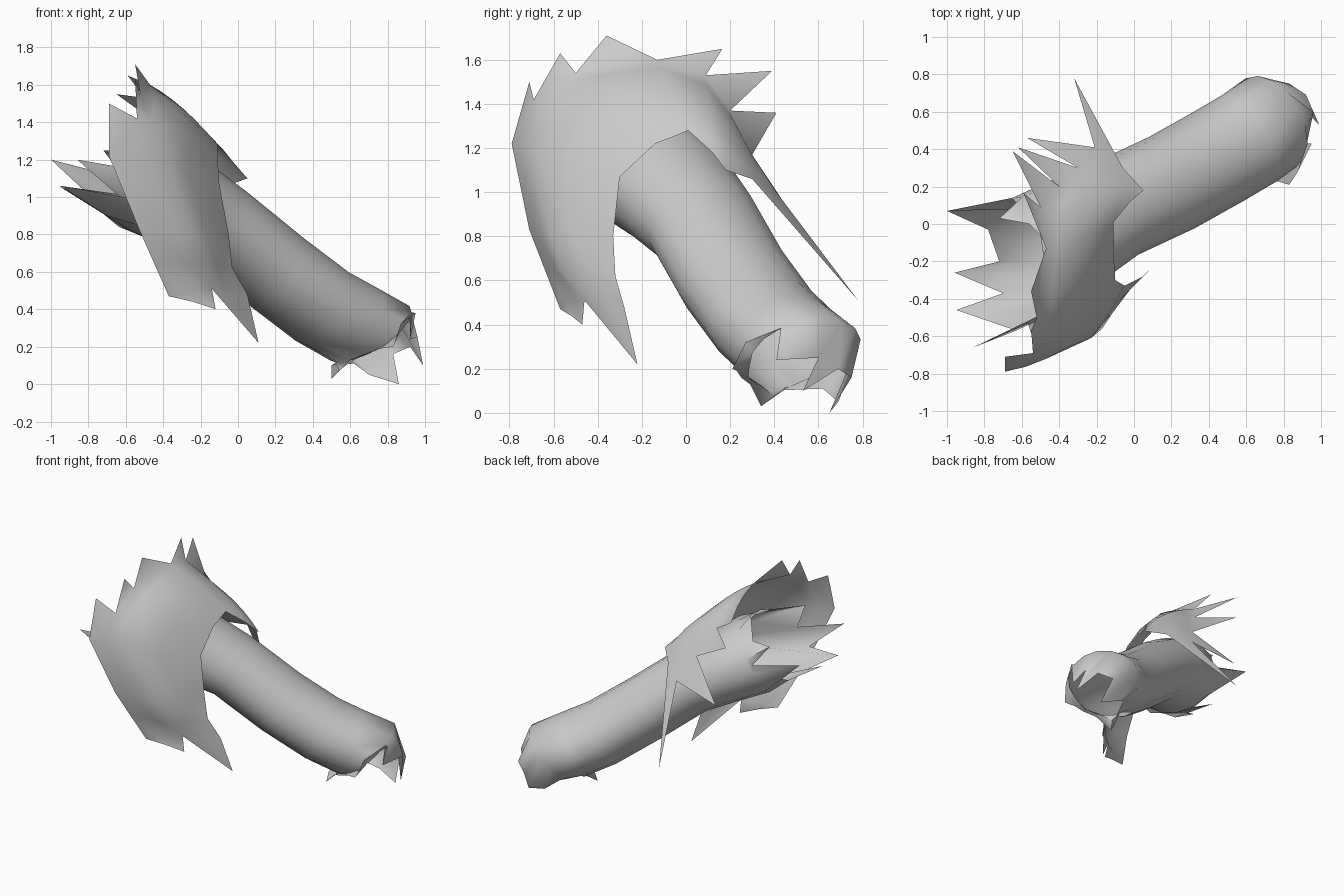
import bpy
import bmesh
from math import cos, sin, radians
from mathutils import Vector

cube = bpy.data.objects.get("Cube")
if cube:
    bpy.data.objects.remove(cube, do_unlink=True)

# One pale grey for everything
grey = bpy.data.materials.new("pale_grey")
grey.use_nodes = True
colour = (0.6, 0.6, 0.6, 1)
grey.diffuse_color = colour
grey.node_tree.nodes["Principled BSDF"].inputs["Base Color"].default_value = colour


def finish(name, bm, sharp_angle):
    """Turn a bmesh into a smooth shaded object."""
    bmesh.ops.recalc_face_normals(bm, faces=bm.faces)
    mesh = bpy.data.meshes.new(name)
    bm.to_mesh(mesh)
    bm.free()
    mesh.materials.append(grey)
    obj = bpy.data.objects.new(name, mesh)
    bpy.context.collection.objects.link(obj)
    bpy.ops.object.select_all(action='DESELECT')
    obj.select_set(True)
    bpy.context.view_layer.objects.active = obj
    bpy.ops.object.shade_smooth_by_angle(angle=radians(sharp_angle))
    return obj


def bridge(bm, rows, closed):
    """Join neighbouring rows of vertices with quads."""
    for low, high in zip(rows, rows[1:]):
        count = len(low)
        for i in range(count if closed else count - 1):
            j = (i + 1) % count
            bm.faces.new((low[i], low[j], high[j], high[i]))


# Bent hollow limb: oval rings along a path, with torn rims at both ends
SIDES = 16
HALF_WIDTH, HALF_HEIGHT = 0.273, 0.228
path = [Vector(p) for p in (
    (-.48, -.14, 1.07), (-.3, -.03, .97), (-.1, .08, .85), (.2, .22, .605),
    (.45, .36, .415), (.62, .46, .32), (.73, .54, .275))]
flare = {0: 1.2, 1: 1.1}
upper_rim = (
    (-.96, -.26, 1.06), (-.7, -.37, .9), (-.95, -.46, 1.06), (-.63, -.57, 1),
    (-.86, -.66, 1.2), (-.57, -.52, 1.15), (-.52, -.68, 1.24), (-.49, -.35, 1.33),
    (-.48, -.2, 1.38), (-.5, -.06, 1.4), (-.56, 0, 1.24), (-.72, .03, 1.25),
    (-.61, .08, 1.1), (-1, .07, 1.2), (-.78, -.03, 1), (-.72, -.2, .91))
lower_rim = (
    (.5, .34, .03), (.6, .29, .13), (.68, .25, .16), (.76, .23, .19),
    (.83, .21, .2), (.87, .27, .32), (.95, .43, .38), (.92, .41, .24),
    (.96, .6, .25), (.99, .53, .1), (.92, .69, .2), (.83, .75, .16),
    (.86, .65, 0), (.7, .69, .05), (.62, .62, .11), (.5, .37, .1))


def oval_ring(centre, direction, scale):
    side = direction.cross(Vector((0, 0, 1))).normalized() * scale
    up = side.cross(direction).normalized() * scale
    ring = []
    for k in range(SIDES):
        t = radians(360 * k / SIDES - 90)
        ring.append(centre + side * HALF_WIDTH * cos(t) + up * HALF_HEIGHT * sin(t))
    return ring


bm = bmesh.new()
rings = [upper_rim]
for i, centre in enumerate(path):
    direction = path[min(i + 1, len(path) - 1)] - path[max(i - 1, 0)]
    if i == len(path) - 1:
        direction = Vector((.8, .45, -1))  # the end turns downward
    rings.append(oval_ring(centre, direction, flare.get(i, 1)))
# The last ring tucks in just above the torn edge underneath
for k in (0, 1, 2, SIDES - 2, SIDES - 1):
    rings[-1][k] = rings[-1][k].lerp(Vector(lower_rim[k]), .5)
rings.append(lower_rim)
bridge(bm, [[bm.verts.new(p) for p in ring] for ring in rings], True)
finish("hollow_limb", bm, 75)

# Draped mantle: each row curves from inner edge through a crest to outer edge
mantle_rows = (
    ((.05, -.28, .48), (-.14, -.46, .51), (-.37, -.57, .47)),
    ((-.03, -.32, .62), (-.17, -.56, .64), (-.45, -.64, .65)),
    ((-.05, -.33, .8), (-.23, -.61, .8), (-.53, -.71, .83)),
    ((-.1, -.3, 1.07), (-.36, -.66, 1.17), (-.69, -.79, 1.22)),
    ((-.11, -.14, 1.22), (-.32, -.47, 1.37), (-.54, -.69, 1.42)),
    ((-.11, -.06, 1.25), (-.3, -.28, 1.45), (-.52, -.5, 1.54)),
    ((-.11, .01, 1.28), (-.29, -.07, 1.47), (-.47, -.13, 1.6)),
    ((-.02, .12, 1.18), (-.22, .1, 1.38), (-.5, .09, 1.53)),
    ((.05, .18, 1.1), (-.17, .21, 1.26), (-.4, .2, 1.37)),
    ((-.06, .3, 1.06), (-.18, .31, 1.12), (-.3, .3, 1.17)))
COLUMNS = 6


def curve_row(inner, crest, outer, roundness):
    """Blend a folded row into a rounded one."""
    a, b, c = Vector(inner), Vector(crest), Vector(outer)
    row = []
    for i in range(COLUMNS + 1):
        t = i / COLUMNS
        rounded = a * (1 - t) * (1 - 2 * t) + b * 4 * t * (1 - t) + c * t * (2 * t - 1)
        folded = a.lerp(b, 2 * t) if t < .5 else b.lerp(c, 2 * t - 1)
        row.append(folded.lerp(rounded, roundness))
    return row


bm = bmesh.new()
rows = [[bm.verts.new(p) for p in curve_row(*row, min(1, i / 5))]
        for i, row in enumerate(mantle_rows)]
bridge(bm, rows, False)

# Pointed barbs along the outer edge, one in each gap between rows
barb_tips = (
    (-.69, -.71, 1.5), (-.55, -.57, 1.63), (-.55, -.36, 1.71),
    (-.59, .165, 1.65), (-.65, .39, 1.55), (-.62, .41, 1.36))
for i, tip in enumerate(barb_tips, 3):
    bm.faces.new((rows[i][-1], rows[i + 1][-1], bm.verts.new(tip)))

# Barbs at the rear, ending in one long thin point
last = rows[-1]
half = COLUMNS // 2
notch = bm.verts.new((-.21, .41, 1))
bm.faces.new([notch] + last[half:])
bm.faces.new([notch] + last[:half + 1])
bm.faces.new((last[-1], notch, bm.verts.new((-.57, .46, .93))))
bm.faces.new((last[0], notch, bm.verts.new((-.32, .78, .51))))

# Hanging points at the lower front
first = rows[0]
bm.faces.new(first[:half + 1] + [bm.verts.new((.11, -.22, .22))])
hem = [bm.verts.new(p) for p in ((-.24, -.52, .44), (-.12, -.47, .4))]
bm.faces.new(first[half:] + hem)
finish("draped_mantle", bm, 60)
